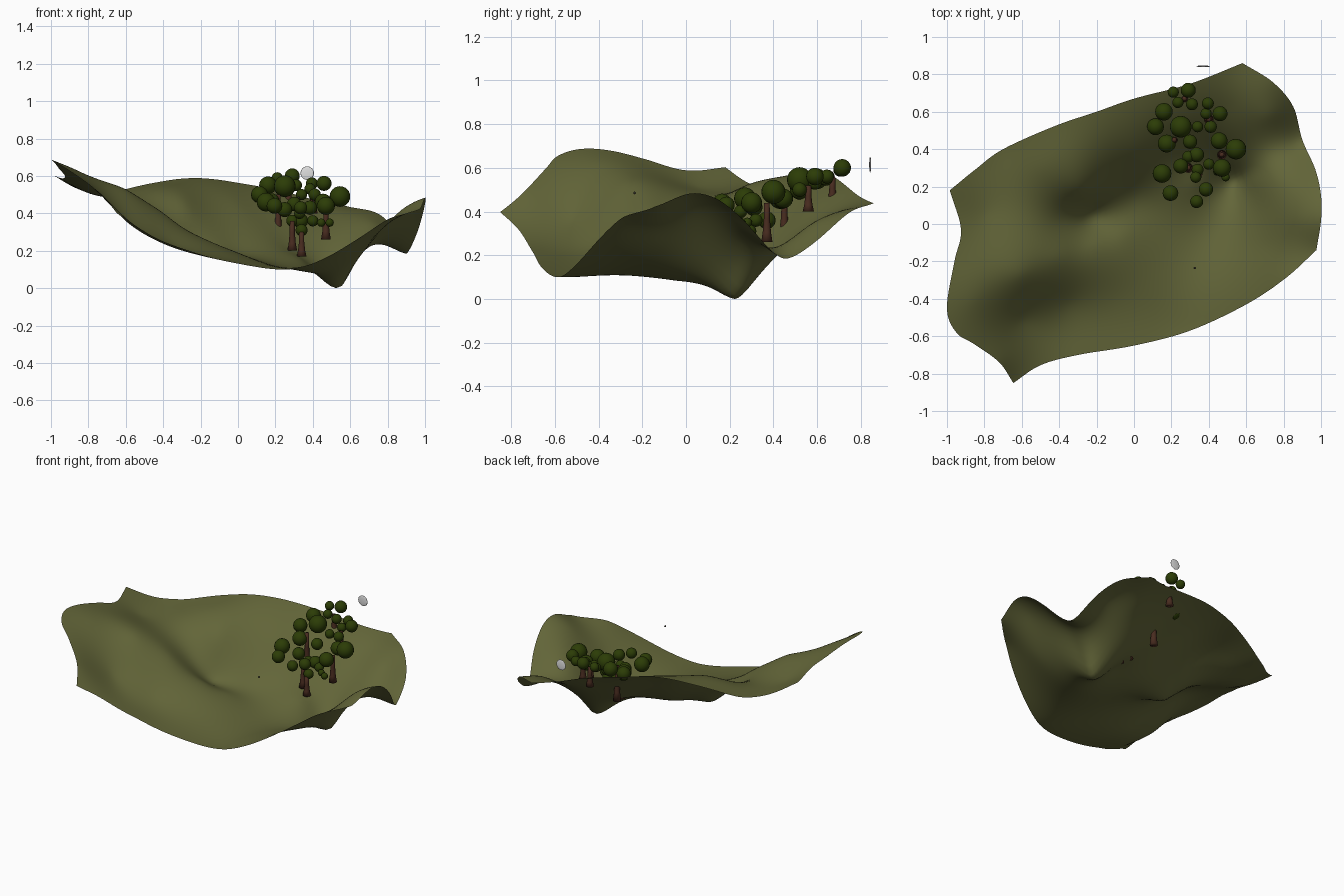
import bpy, bmesh, math
from mathutils import Vector

if "Cube" in bpy.data.objects:
    bpy.data.objects.remove(bpy.data.objects["Cube"])

def material(name, rgb):
    m = bpy.data.materials.new(name)
    m.diffuse_color = (*rgb, 1)
    m.use_nodes = True
    m.node_tree.nodes["Principled BSDF"].inputs["Base Color"].default_value = m.diffuse_color
    return m

GRASS = material("olive_grass", (0.123, 0.13, 0.04))
LEAF = material("dark_leaf", (0.025, 0.046, 0.002))
BARK = material("brown_bark", (0.066, 0.025, 0.014))
MOON = material("pale_grey", (0.75, 0.75, 0.75))
DARK = material("dark_speck", (0.04, 0.035, 0.025))

def finish(name, bm, mat):
    me = bpy.data.meshes.new(name)
    bm.to_mesh(me)
    bm.free()
    for p in me.polygons:
        p.use_smooth = True
    me.materials.append(mat)
    ob = bpy.data.objects.new(name, me)
    bpy.context.collection.objects.link(ob)
    return ob

# Terrain: four rim curves, corner to corner
A, B, C, D = (-.985, .18, .60), (.58, .86, .435), (.975, -.14, .42), (-.645, -.85, .395)
front = [D, (-.5, -.755, .30), (-.3, -.70, .21), (0, -.65, .13), (.3, -.57, .10),
         (.6, -.43, .235), (.81, -.29, .37), C]
back = [A, (-.85, .29, .525), (-.7, .40, .505), (-.42, .525, .565), (-.2, .60, .585),
        (0, .67, .56), (.3, .75, .50), B]
left = [D, (-.72, -.74, .49), (-.85, -.645, .59), (-.95, -.58, .655), (-1, -.45, .685),
        (-.96, -.2, .64), (-.925, -.03, .59), A]
right = [C, (1, .02, .48), (1, .15, .45), (.97, .29, .33), (.90, .45, .18),
         (.85, .63, .29), (.74, .76, .40), B]
# Interior hills, valley, pocket and pit
inner = [(-.85, -.4, .62), (-.6, -.27, .52), (-.4, -.17, .40), (-.2, -.1, .26),
         (-.05, -.05, .20), (-.6, -.52, .36), (-.35, -.43, .24), (-.1, -.4, .17),
         (.1, -.35, .13), (.3, -.2, .10), (.42, -.04, .08), (.47, .12, .05),
         (.55, .235, .0), (.63, .22, .14), (.66, .08, .18), (.74, .25, .26),
         (.7, -.12, .25), (.88, .02, .42), (.55, .33, .11), (.53, .44, .22),
         (.5, .62, .36), (.72, .58, .34), (.34, .22, .15), (.28, .33, .21),
         (.28, .55, .40), (0, .15, .20), (0, .4, .43), (-.28, .17, .42),
         (-.23, .05, .21), (-.38, .03, .34), (-.5, .3, .52), (-.55, .05, .45),
         (-.8, .05, .51)]

def curve(pts, t):
    """Catmull-Rom point on a rim."""
    n = len(pts) - 1
    i = min(int(t * n), n - 1)
    f = t * n - i
    g = lambda k: Vector(pts[k])
    p1, p2 = g(i), g(i + 1)
    p0 = g(i - 1) if i else 2 * p1 - p2
    p3 = g(i + 2) if i + 2 <= n else 2 * p2 - p1
    return 0.5 * (2*p1 + (p2-p0)*f + (2*p0-5*p1+4*p2-p3)*f*f + (3*p1-p0-3*p2+p3)*f**3)

def solve(M, b):
    n = len(b)
    M = [r[:] + [b[i]] for i, r in enumerate(M)]
    for c in range(n):
        p = max(range(c, n), key=lambda r: abs(M[r][c]))
        M[c], M[p] = M[p], M[c]
        for r in range(n):
            if r != c and M[r][c]:
                f = M[r][c] / M[c][c]
                M[r] = [a - f * q for a, q in zip(M[r], M[c])]
    return [M[i][n] / M[i][i] for i in range(n)]

# Thin-plate height surface through all the points
pts = list(dict.fromkeys(front + back + left + right + inner))
def kern(x, y, p):
    d = (x - p[0])**2 + (y - p[1])**2
    return d * math.log(d) if d > 1e-12 else 0.0
rows = [[kern(p[0], p[1], q) + (1e-3 if p is q else 0) for q in pts] + [1, p[0], p[1]] for p in pts]
rows += [[1.0] * len(pts) + [0] * 3, [p[0] for p in pts] + [0] * 3, [p[1] for p in pts] + [0] * 3]
W = solve(rows, [p[2] for p in pts] + [0, 0, 0])

def height(x, y):
    return sum(w * kern(x, y, p) for w, p in zip(W, pts)) + W[-3] + W[-2] * x + W[-1] * y

bm = bmesh.new()
N = 72
grid = []
for j in range(N + 1):
    v = j / N
    row = []
    for i in range(N + 1):
        u = i / N
        p = (curve(front, u) * (1 - v) + curve(back, u) * v
             + curve(left, v) * (1 - u) + curve(right, v) * u
             - (Vector(D) * (1-u) * (1-v) + Vector(C) * u * (1-v)
                + Vector(A) * (1-u) * v + Vector(B) * u * v))
        row.append(bm.verts.new((p.x, p.y, height(p.x, p.y))))
    grid.append(row)
for j in range(N):
    for i in range(N):
        bm.faces.new((grid[j][i], grid[j][i+1], grid[j+1][i+1], grid[j+1][i]))
low = min(v.co.z for v in bm.verts)
for v in bm.verts:
    v.co.z -= low
finish("terrain", bm, GRASS)

def ball(name, x, y, z, r, mat, flat=1.0):
    bm = bmesh.new()
    bmesh.ops.create_uvsphere(bm, u_segments=20, v_segments=12, radius=r)
    bmesh.ops.scale(bm, verts=bm.verts, vec=(1, flat, 1))
    bmesh.ops.translate(bm, verts=bm.verts, vec=(x, y, z))
    finish(name, bm, mat)

# Round tree crowns (x, y, z, radius)
crowns = [(.29, .715, .60, .04), (.21, .705, .59, .03), (.16, .60, .55, .047),
          (.25, .52, .545, .058), (.115, .52, .50, .045), (.175, .43, .46, .048),
          (.545, .40, .49, .055), (.46, .59, .56, .04), (.455, .445, .46, .045),
          (.15, .27, .46, .05), (.47, .30, .44, .048), (.195, .165, .44, .042),
          (.385, .185, .43, .038), (.335, .12, .43, .035), (.235, .65, .56, .03),
          (.31, .64, .55, .032), (.395, .645, .56, .032), (.385, .59, .53, .03),
          (.41, .52, .50, .033), (.34, .52, .50, .03), (.30, .44, .45, .038),
          (.25, .31, .42, .04), (.33, .25, .40, .03), (.335, .37, .36, .04)]
low_crowns = [(.34, .29, .31, .032), (.40, .32, .36, .03), (.29, .36, .36, .032),
              (.49, .25, .35, .022), (.445, .28, .35, .022)]
for k, c in enumerate(crowns + low_crowns):
    ball(f"tree_crown_{k}", *c, LEAF)

# Flared trunks: x, y, bottom, top
trunks = [(.215, .45, .26, .50), (.29, .30, .20, .36), (.34, .27, .17, .30),
          (.47, .37, .26, .44), (.40, .56, .40, .52), (.27, .67, .43, .56)]
for k, (x, y, z0, z1) in enumerate(trunks):
    bm = bmesh.new()
    prev = None
    for t, r in ((0, .026), (.25, .019), (.6, .014), (1, .013)):
        ring = [bm.verts.new((x + r * math.cos(a * math.pi / 6), y + r * math.sin(a * math.pi / 6),
                              z0 + (z1 - z0) * t)) for a in range(12)]
        if prev:
            for a in range(12):
                b = (a + 1) % 12
                bm.faces.new((prev[a], prev[b], ring[b], ring[a]))
        else:
            bm.faces.new(ring[::-1])
        prev = ring
    bm.faces.new(prev)
    finish(f"tree_trunk_{k}", bm, BARK)

# Pale flattened disc hanging behind the trees
ball("sky_disc", .37, .843, .615, .036, MOON, .13)

# Tiny hovering speck
ball("speck", .325, -.235, .485, .006, DARK)
